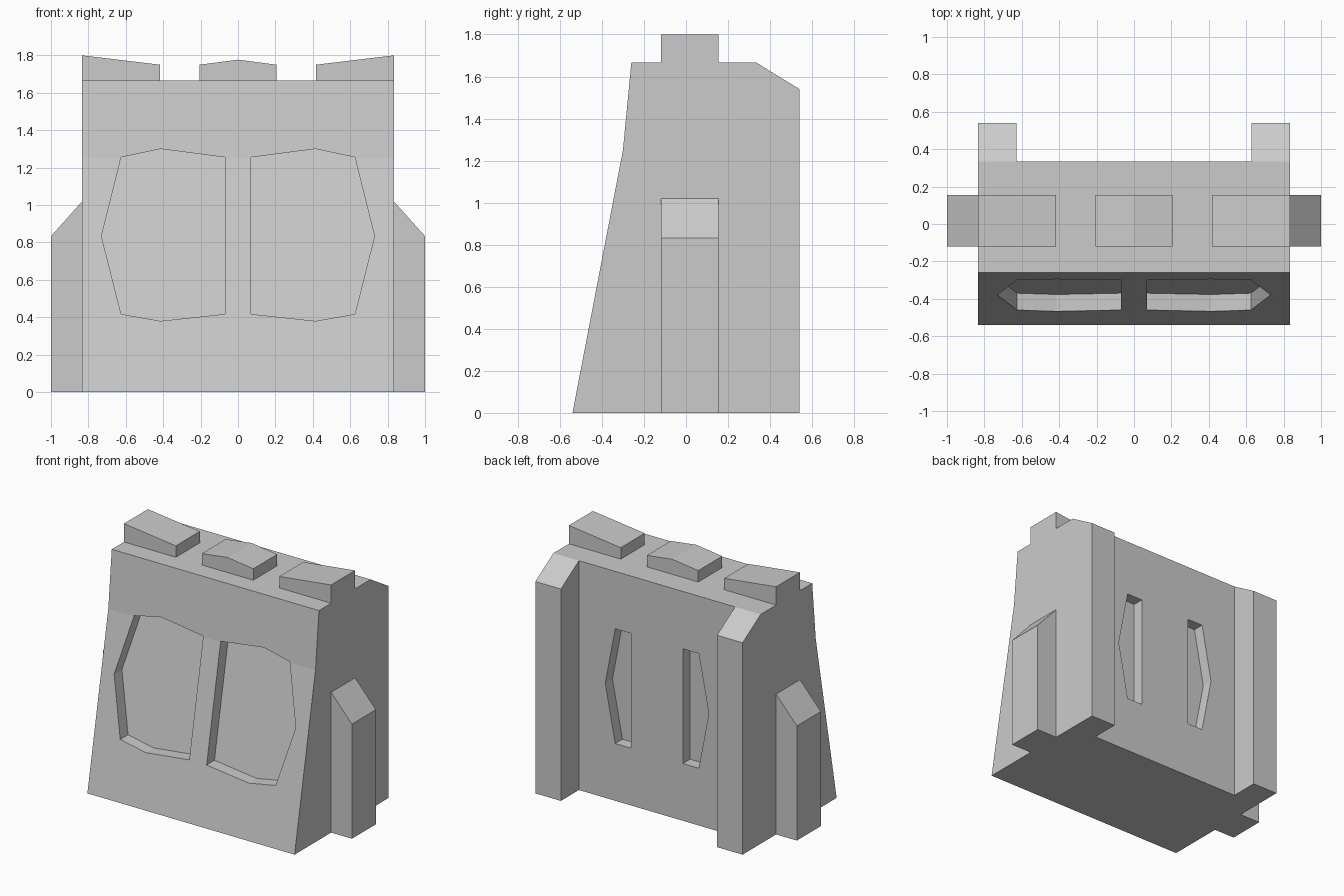
import bpy
import bmesh

cube = bpy.data.objects.get("Cube")
if cube:
    bpy.data.objects.remove(cube, do_unlink=True)

stone = bpy.data.materials.new("grey stone")
stone.use_nodes = True
GREY = (0.6, 0.6, 0.6, 1)
stone.diffuse_color = GREY
stone.node_tree.nodes["Principled BSDF"].inputs["Base Color"].default_value = GREY


def prism(name, start, end):
    """Solid between two matching outlines of 3D points."""
    bm = bmesh.new()
    a = [bm.verts.new(p) for p in start]
    b = [bm.verts.new(p) for p in end]
    bm.faces.new(a)
    bm.faces.new(b)
    for i in range(len(a)):
        j = (i + 1) % len(a)
        bm.faces.new((a[i], a[j], b[j], b[i]))
    bmesh.ops.recalc_face_normals(bm, faces=bm.faces)
    mesh = bpy.data.meshes.new(name)
    bm.to_mesh(mesh)
    bm.free()
    mesh.materials.append(stone)
    obj = bpy.data.objects.new(name, mesh)
    bpy.context.collection.objects.link(obj)
    return obj


def prism_y(name, outline, y0, y1, slope=0):
    """Extrude an (x, z) outline along y; slope tilts the y1 end with height."""
    return prism(name, [(x, y0, z) for x, z in outline],
                 [(x, y1 + slope * z, z) for x, z in outline])


def carve(target, cutter):
    mod = target.modifiers.new("carve", 'BOOLEAN')
    mod.operation = 'DIFFERENCE'
    mod.solver = 'EXACT'
    mod.object = cutter
    bpy.context.view_layer.objects.active = target
    bpy.ops.object.modifier_apply(modifier=mod.name)
    bpy.data.objects.remove(cutter, do_unlink=True)


# Wall with battered front and sloped rear shoulders
side = [(-0.54, 0), (-0.30, 1.25), (-0.26, 1.667), (0.333, 1.667), (0.54, 1.54), (0.54, 0)]
wall = prism("wall", [(-0.833, y, z) for y, z in side], [(0.833, y, z) for y, z in side])

# Space between the two rear pillars
bay = [(-0.628, -0.5), (0.628, -0.5), (0.628, 2), (-0.628, 2)]
carve(wall, prism_y("rear_bay_cutter", bay, 0.333, 1))

# Front panels, parallel to the battered face, and slim rear panels
front_panel = [(0.07, 0.417), (0.415, 0.38), (0.625, 0.417), (0.73, 0.833),
               (0.625, 1.255), (0.415, 1.30), (0.07, 1.255)]
rear_panel = [(0.208, 0.416), (0.336, 0.416), (0.416, 0.833), (0.336, 1.25), (0.208, 1.25)]
# Merlons and buttresses
corner = [(0.416, 1.667), (0.833, 1.667), (0.833, 1.80), (0.416, 1.75)]
buttress = [(0.833, 0), (1, 0), (1, 0.833), (0.833, 1.02)]

for label, s in (("left", 1), ("right", -1)):
    def flip(outline):
        return [(s * x, z) for x, z in outline]
    carve(wall, prism_y("front_panel_cutter", flip(front_panel), -1, -0.45, 0.192))
    carve(wall, prism_y("rear_panel_cutter", flip(rear_panel), 0.45, 0.25))
    prism_y(label + "_merlon", flip(corner), -0.12, 0.155)
    prism_y(label + "_buttress", flip(buttress), -0.12, 0.155)

peak = [(-0.207, 1.667), (0.207, 1.667), (0.207, 1.75), (0, 1.777), (-0.207, 1.75)]
prism_y("centre_merlon", peak, -0.12, 0.155)
